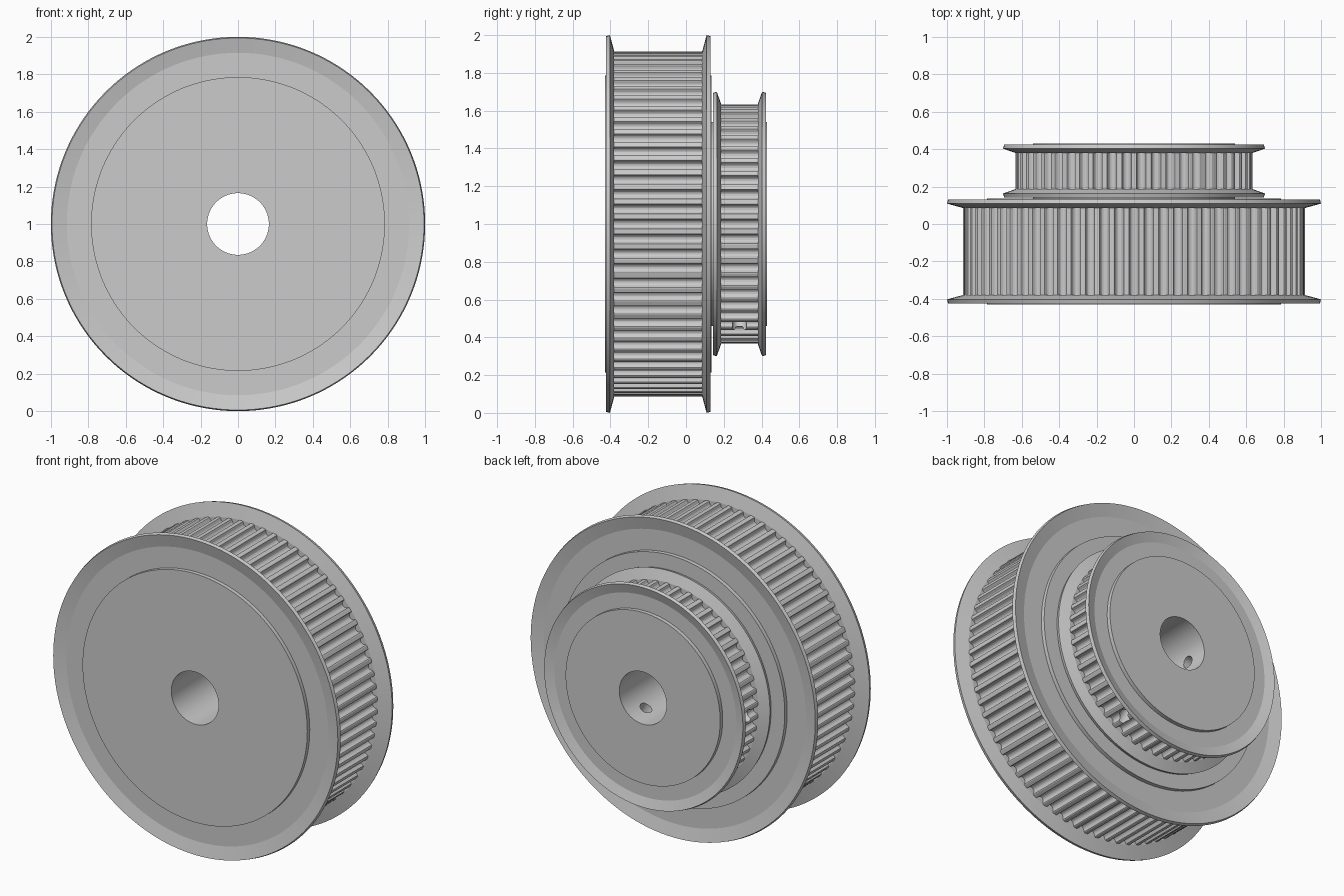
import bpy, bmesh
from math import sin, cos, pi, radians

if "Cube" in bpy.data.objects:
    bpy.data.objects.remove(bpy.data.objects["Cube"])

SEG = 144
BORE_R = 0.165


def make(name, bm):
    bmesh.ops.recalc_face_normals(bm, faces=bm.faces)
    mesh = bpy.data.meshes.new(name)
    bm.to_mesh(mesh)
    bm.free()
    obj = bpy.data.objects.new(name, mesh)
    bpy.context.collection.objects.link(obj)
    return obj


def loft(name, loops):
    """Skin closed loops of equal length and cap both ends."""
    bm = bmesh.new()
    rings = [[bm.verts.new(p) for p in loop] for loop in loops]
    n = len(rings[0])
    for a, b in zip(rings, rings[1:]):
        for i in range(n):
            j = (i + 1) % n
            bm.faces.new((a[i], a[j], b[j], b[i]))
    bm.faces.new(rings[0])
    bm.faces.new(rings[-1])
    return make(name, bm)


def lathe(name, profile, seg=SEG):
    """Revolve (y, radius) points about the pulley axis at z = 1."""
    return loft(name, [[(r * cos(2 * pi * i / seg), y, 1 + r * sin(2 * pi * i / seg))
                        for i in range(seg)] for y, r in profile])


def flange_profile(c, h, boss, rim, tip, core):
    """Boss, dished flange and core, mirrored about y = c."""
    half = [(h, boss), (h - .025, boss), (h - .025, rim), (h - .006, tip - .006),
            (h - .027, tip), (h - .05, rim), (h - .05, core)]
    return [(c - d, r) for d, r in half] + [(c + d, r) for d, r in reversed(half)]


def tooth_ring(name, c, half_width, radius, count):
    """Prism with rounded belt grooves."""
    groove = [(-.030, 0), (-.0255, .003), (-.0235, .009), (-.0215, .019), (-.0165, .027), (-.009, .032)]
    groove += [(0, .0335)] + [(-u, d) for u, d in reversed(groove)]
    pts = []
    for k in range(count):
        t = 2 * pi * k / count
        for u, d in groove:
            a, r = t + u / radius, radius - d
            pts.append((r * cos(a), 1 + r * sin(a)))
    return loft(name, [[(x, y, z) for x, z in pts] for y in (c - half_width, c + half_width)])


def boolean(target, tool, operation):
    mod = target.modifiers.new(operation, 'BOOLEAN')
    mod.operation, mod.object, mod.solver = operation, tool, 'EXACT'
    bpy.context.view_layer.objects.active = target
    bpy.ops.object.modifier_apply(modifier=mod.name)
    bpy.data.objects.remove(tool, do_unlink=True)


# Flanged body: wide large pulley in front, narrow small pulley behind
big_c, big_h = -.147, .283
small_c, small_h = .283, .147
body = lathe("double_belt_pulley",
             flange_profile(big_c, big_h, .785, .915, 1.0, .86)
             + flange_profile(small_c, small_h, .54, .635, .70, .58))

# Toothed rims, ends buried inside the flanges
boolean(body, tooth_ring("large_teeth", big_c, big_h - .038, .914, 72), 'UNION')
boolean(body, tooth_ring("small_teeth", small_c, small_h - .038, .634, 50), 'UNION')

# Shaft bore
boolean(body, lathe("bore_cutter", [(-.6, BORE_R), (.6, BORE_R)], 96), 'DIFFERENCE')

# Two set-screw holes, 120 degrees apart
for deg in (180, -60):
    a = radians(deg)
    loops = []
    for d in (.08, .8):
        ring = [(.037 * cos(2 * pi * i / 32), .037 * sin(2 * pi * i / 32)) for i in range(32)]
        loops.append([(d * cos(a) - u * sin(a), small_c + v, 1 + d * sin(a) + u * cos(a))
                      for u, v in ring])
    boolean(body, loft("screw_hole_cutter", loops), 'DIFFERENCE')

# Smooth round surfaces, crisp edges
bpy.ops.object.select_all(action='DESELECT')
body.select_set(True)
bpy.context.view_layer.objects.active = body
bpy.ops.object.shade_smooth_by_angle(angle=radians(12))
